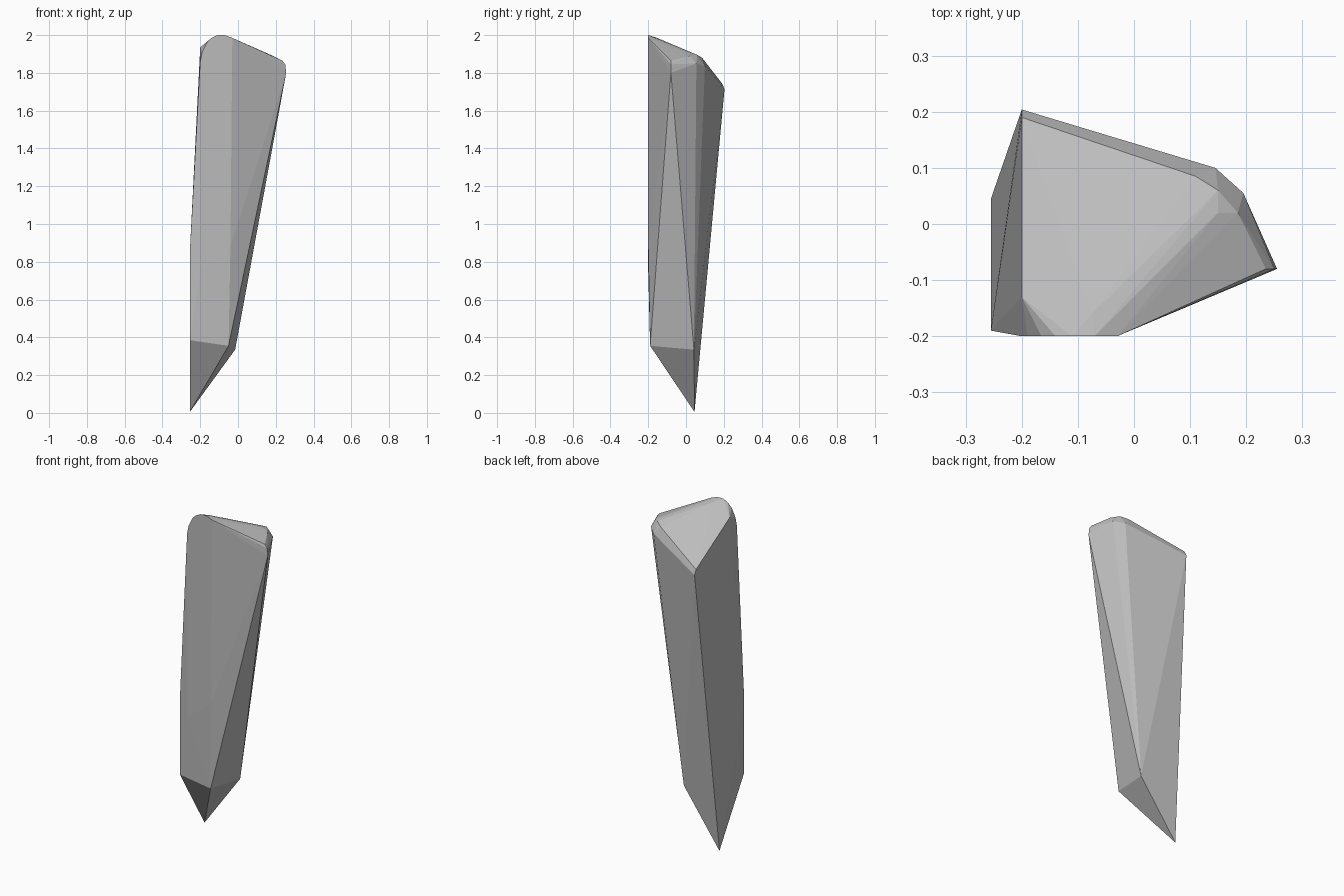
import bpy, bmesh, math

if "Cube" in bpy.data.objects:
    bpy.data.objects.remove(bpy.data.objects["Cube"])

# Corner points of the chipped stone shard, skinned as a convex hull
tip = [(-0.255, 0.045, 0.005)]
lower_ring = [(-0.255, -0.19, 0.385), (-0.05, -0.19, 0.355), (-0.03, -0.05, 0.345),
              (-0.015, 0.042, 0.335)]
side_bends = [(-0.255, -0.19, 0.85), (-0.2, -0.2, 0.75), (-0.04, -0.2, 0.88)]
front_top = [(-0.2, -0.2, 1.86), (-0.19, -0.2, 1.91), (-0.165, -0.2, 1.96),
             (-0.14, -0.2, 1.985), (-0.11, -0.2, 2.0), (-0.07, -0.2, 2.0),
             (-0.03, -0.2, 1.985)]
right_corner = [(0.235, -0.08, 1.865), (0.25, -0.08, 1.845), (0.255, -0.08, 1.80)]
back_right = [(0.15, 0.02, 1.905), (0.185, 0.02, 1.89), (0.15, 0.06, 1.895),
              (0.195, 0.055, 1.85), (0.145, 0.10, 1.835), (0.11, 0.085, 1.88)]
top_face = [(-0.2, -0.13, 1.935), (-0.075, -0.16, 1.988),
            (-0.2, 0.19, 1.745), (-0.2, 0.204, 1.715)]

bm = bmesh.new()
for p in tip + lower_ring + side_bends + front_top + right_corner + back_right + top_face:
    bm.verts.new(p)
hull = bmesh.ops.convex_hull(bm, input=bm.verts[:])
loose = {g for g in hull["geom_interior"] + hull["geom_unused"]
         if isinstance(g, bmesh.types.BMVert)}
bmesh.ops.delete(bm, geom=list(loose), context='VERTS')
# Merge coplanar triangles into broad facets
bmesh.ops.dissolve_limit(bm, angle_limit=math.radians(1), verts=bm.verts[:], edges=bm.edges[:])
bmesh.ops.recalc_face_normals(bm, faces=bm.faces[:])

mesh = bpy.data.meshes.new("stone_shard")
bm.to_mesh(mesh)
bm.free()
shard = bpy.data.objects.new("stone_shard", mesh)
bpy.context.collection.objects.link(shard)

# Plain grey stone
grey = bpy.data.materials.new("stone_grey")
grey.diffuse_color = (0.5, 0.5, 0.5, 1)
grey.use_nodes = True
grey.node_tree.nodes["Principled BSDF"].inputs["Base Color"].default_value = grey.diffuse_color
mesh.materials.append(grey)
